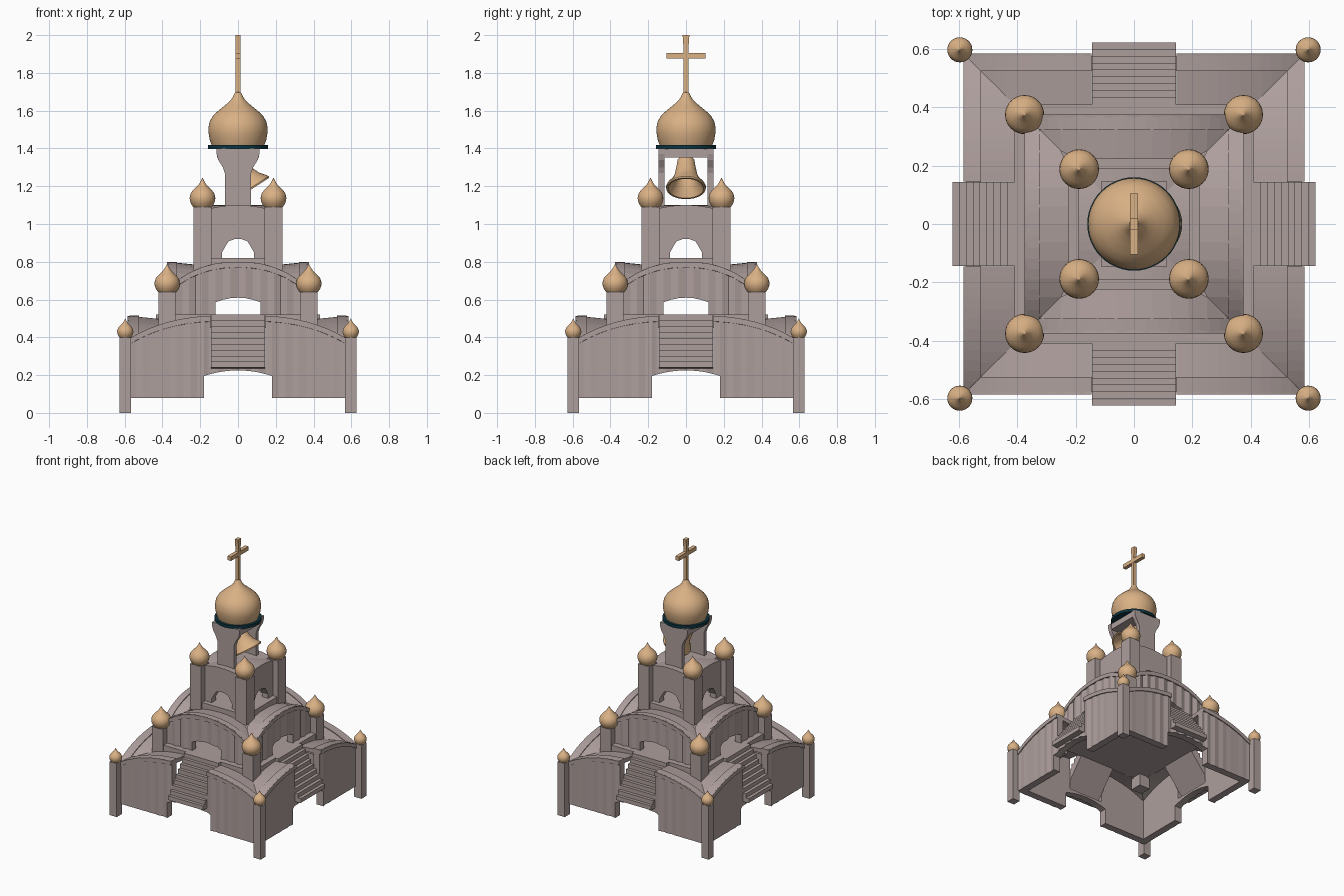
import bpy, bmesh, math
from mathutils import Matrix, Vector

if "Cube" in bpy.data.objects:
    bpy.data.objects.remove(bpy.data.objects["Cube"])


def material(name, rgb):
    m = bpy.data.materials.new(name)
    m.use_nodes = True
    m.diffuse_color = (*rgb, 1)
    m.node_tree.nodes["Principled BSDF"].inputs["Base Color"].default_value = (*rgb, 1)
    return m


STONE = material("mauve stone", (0.42, 0.345, 0.335))
GOLD = material("warm gold", (0.70, 0.44, 0.235))
TEAL = material("dark teal", (0.004, 0.035, 0.05))


def finish(name, bm, mat, smooth=False):
    bmesh.ops.remove_doubles(bm, verts=bm.verts, dist=1e-5)
    bmesh.ops.recalc_face_normals(bm, faces=bm.faces)
    me = bpy.data.meshes.new(name)
    bm.to_mesh(me)
    bm.free()
    me.materials.append(mat)
    ob = bpy.data.objects.new(name, me)
    bpy.context.collection.objects.link(ob)
    if smooth:
        bpy.ops.object.select_all(action='DESELECT')
        bpy.context.view_layer.objects.active = ob
        ob.select_set(True)
        bpy.ops.object.shade_smooth_by_angle(angle=math.radians(40))
    return ob


def add_box(bm, lo, hi):
    lo, hi = Vector(lo), Vector(hi)
    mat = Matrix.Translation((lo + hi) / 2) @ Matrix.Diagonal((*(hi - lo), 1))
    bmesh.ops.create_cube(bm, size=1, matrix=mat)


def box(name, lo, hi, mat=STONE):
    bm = bmesh.new()
    add_box(bm, lo, hi)
    return finish(name, bm, mat)


def loft(bm, rings):
    # closed solid through a row of four-cornered sections
    rows = [[bm.verts.new(p) for p in r] for r in rings]
    for a, b in zip(rows, rows[1:]):
        for i in range(len(a)):
            j = (i + 1) % len(a)
            bm.faces.new((a[i], a[j], b[j], b[i]))
    bm.faces.new(rows[0])
    bm.faces.new(rows[-1][::-1])


def four_sides(bm):
    # repeat the front side around the vertical axis
    base = bm.verts[:] + bm.edges[:] + bm.faces[:]
    for k in (1, 2, 3):
        dup = bmesh.ops.duplicate(bm, geom=base)["geom"]
        vs = [v for v in dup if isinstance(v, bmesh.types.BMVert)]
        bmesh.ops.rotate(bm, verts=vs, matrix=Matrix.Rotation(k * math.pi / 2, 3, 'Z'))


def lathe(name, pts, loc, mat, steps=32):
    bm = bmesh.new()
    vs = [bm.verts.new((r, 0, z)) for r, z in pts]
    es = [bm.edges.new(e) for e in zip(vs, vs[1:])]
    bmesh.ops.spin(bm, geom=vs + es, axis=(0, 0, 1), cent=(0, 0, 0),
                   angle=2 * math.pi, steps=steps)
    ob = finish(name, bm, mat, True)
    ob.location = loc
    return ob


ONION = [(0, 0), (.72, 0), (.88, .1), (.97, .2), (1, .3), (.97, .4), (.87, .5), (.7, .59),
         (.48, .68), (.3, .77), (.16, .86), (.07, .94), (0, 1)]


def onion(name, x, y, z, r, h):
    return lathe(name, [(a * r, b * h) for a, b in ONION], (x, y, z), GOLD)


def spread(a, b, n):
    return [a + (b - a) * i / n for i in range(n + 1)]


def flute(x):
    # triangular ripple across a wall
    t = (x / 0.075) % 1
    return abs(t - 0.5) * 0.024


def walls(name, half, thick, base, top, spans, ripple):
    # spans: (x start, x end, bottom function or None, top function or None)
    bm = bmesh.new()
    for a, b, low, high in spans:
        rings = []
        for x in spread(a, b, max(2, round(abs(b - a) / 0.0375))):
            y = -half + (flute(x) if ripple else 0)
            z0 = low(x) if low else base
            z1 = (high or top)(x)
            rings.append([(x, y, z0), (x, -half + thick, z0),
                          (x, -half + thick, z1), (x, y, z1)])
        loft(bm, rings)
    four_sides(bm)
    return finish(name, bm, STONE)


def vault(name, half, inner, top, slope, thick, gap):
    # curved roof meeting its neighbours along the diagonal hips
    bm = bmesh.new()
    spans = [(-half, -gap), (gap, half)] if gap else [(-half, half)]
    for a, b in spans:
        rings = []
        for x in spread(a, b, 12):
            d = max(abs(x), inner)
            z0, z1 = top(x), top(x) - slope * (half - d)
            rings.append([(x, -half, z0 - thick), (x, -half, z0),
                          (x, -d, z1), (x, -d, z1 - thick)])
        loft(bm, rings)
    four_sides(bm)
    return finish(name, bm, STONE)


def arch(w, spring, crown):
    return lambda x: spring + (crown - spring) * math.sqrt(max(0, 1 - (x / w) ** 2))


def posts(name, at, r, z0, z1, dome_r, dome_h):
    bm = bmesh.new()
    for sx in (-1, 1):
        for sy in (-1, 1):
            x, y = sx * at, sy * at
            add_box(bm, (x - r, y - r, z0), (x + r, y + r, z1))
            onion(name + "_dome", x, y, z1, dome_r, dome_h)
    finish(name + "_posts", bm, STONE)


# Lower tier: split walls with a low arch under each stair
low_top = lambda x: 0.517 - 0.13 * abs(x / 0.585) ** 2.8
low_arch = lambda x: 0.195 + 0.03 * (1 - (x / 0.18) ** 2)
sill = lambda x: 0.24
walls("lower_walls", 0.584, 0.06, 0.08, low_top,
      [(-.575, -.18, None, None), (-.18, -.145, low_arch, None),
       (-.145, .145, low_arch, sill),
       (.145, .18, low_arch, None), (.18, .575, None, None)], True)
vault("lower_roof", 0.585, 0.40, low_top, 0.1, 0.03, 0.145)
box("middle_floor", (-.41, -.41, .45), (.41, .41, .52))
posts("lower", 0.597, 0.03, 0, 0.4, 0.043, 0.1)

# Stairs: stepped profile with a sloping underside
bm = bmesh.new()
N = 9
run, rise = 0.21 / N, 0.28 / N
prof = []
for i in range(N):
    prof += [(-.622 + i * run, .24 + i * rise), (-.622 + i * run, .24 + (i + 1) * rise)]
prof += [(-.40, .52), (-.40, .45), (-.58, .235)]
loft(bm, [[(x, y, z) for y, z in prof] for x in (-.144, .144)])
four_sides(bm)
finish("stairs", bm, STONE)

# Middle tier
mid_top = lambda x: 0.80 - 0.14 * abs(x / 0.375) ** 2.35
mid_arch = lambda x: 0.585 + 0.025 * (1 - (x / 0.12) ** 2)
walls("middle_walls", 0.374, 0.05, 0.5, mid_top,
      [(-.365, -.12, None, None), (-.12, .12, mid_arch, None), (.12, .365, None, None)], True)
vault("middle_roof", 0.375, 0.22, mid_top, 0.1, 0.03, 0)
box("upper_floor", (-.225, -.225, .75), (.225, .225, .82))
posts("middle", 0.375, 0.045, 0.36, 0.64, 0.067, 0.15)

# Upper tier
up_top = lambda x: 1.10 - 0.03 * (x / 0.19) ** 2
walls("upper_walls", 0.19, 0.05, 0.8, up_top,
      [(-.185, -.085, None, None), (-.085, .085, arch(.085, .85, .922), None),
       (.085, .185, None, None)], False)
vault("upper_roof", 0.19, 0.0, up_top, 0, 0.03, 0)
posts("upper", 0.188, 0.047, 0.75, 1.09, 0.068, 0.155)

# Belfry: two flared piers and a lintel
bm = bmesh.new()
side = [(.07, 1.06), (.07, 1.27), (.08, 1.3), (.105, 1.34), (.113, 1.37), (.113, 1.4)]
outline = side + [(-x, z) for x, z in reversed(side)]
for s in (-1, 1):
    loft(bm, [[(x, s * y, z) for x, z in outline] for y in (.115, .145)])
finish("belfry_piers", bm, STONE)
box("belfry_lintel", (-.11, -.12, 1.352), (.11, .12, 1.4))

# Swinging bell, hollow, tipped toward the left side
bell = lathe("bell", [(0, .19), (.03, .188), (.045, .175), (.052, .13), (.06, .085), (.075, .05),
                      (.1, .02), (.106, .008), (.104, 0), (.094, 0), (.066, .045), (.05, .085),
                      (.042, .13), (0, .17)], (.078, 0, 1.188), GOLD)
bell.rotation_euler.y = math.radians(-33)

# Crown: ring, main dome and cross
lathe("dome_ring", [(0, -.011), (.16, -.011), (.16, .011), (0, .011)], (0, 0, 1.407), TEAL, 48)
lathe("main_dome", [(0, 0), (.138, 0), (.15, .035), (.156, .07), (.157, .095), (.15, .13),
                    (.133, .16), (.106, .186), (.076, .21), (.05, .232), (.03, .255),
                    (.016, .285), (0, .29)], (0, 0, 1.412), GOLD, 48)
bm = bmesh.new()
loft(bm, [[(-.013, -w, z), (.013, -w, z), (.013, w, z), (-.013, w, z)]
          for w, z in ((.012, 1.65), (.012, 1.92), (.018, 2.0))])
add_box(bm, (-.014, -.104, 1.876), (.014, .104, 1.906))
finish("cross", bm, GOLD)
